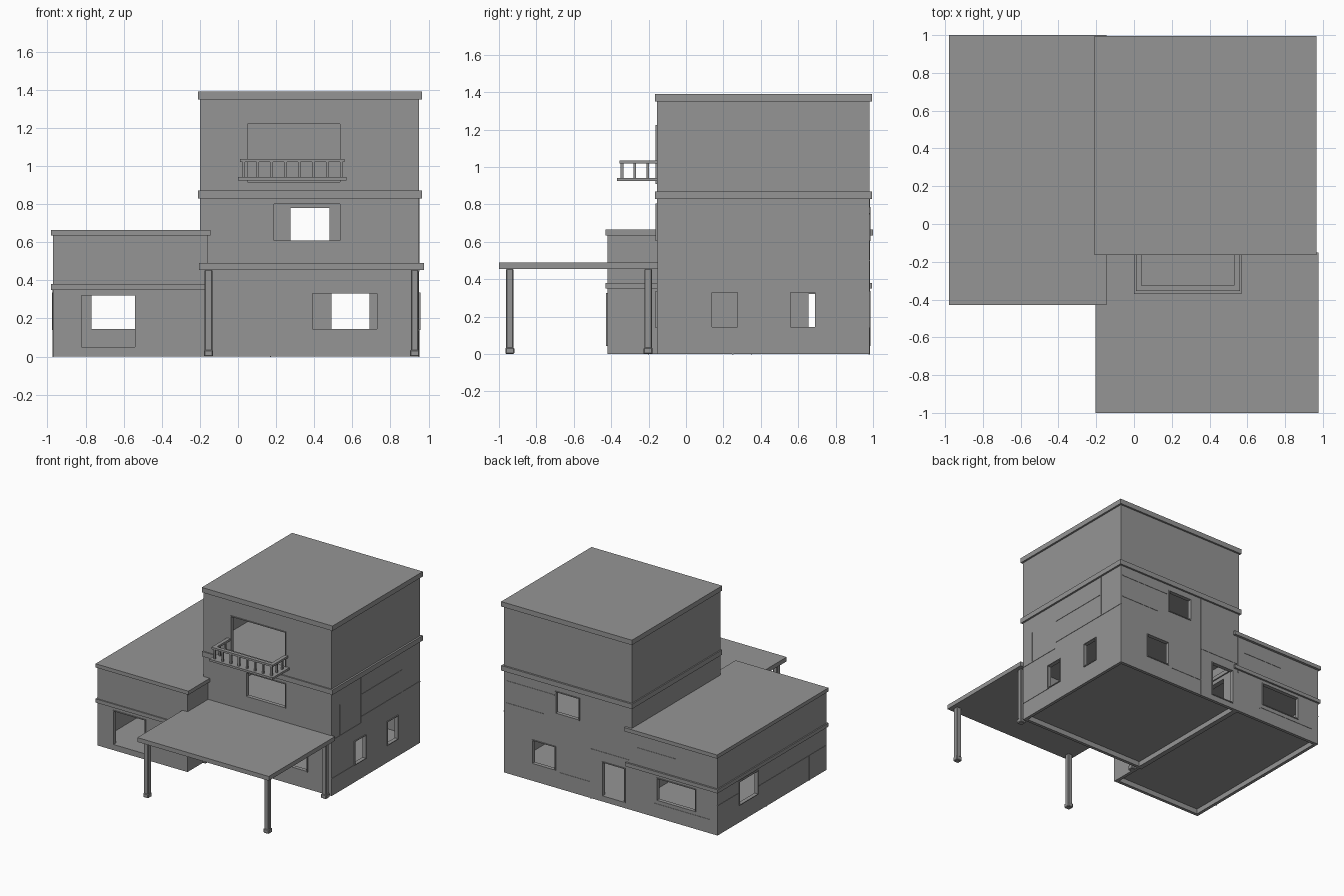
import bpy, bmesh
from mathutils import Vector

if "Cube" in bpy.data.objects:
    bpy.data.objects.remove(bpy.data.objects["Cube"], do_unlink=True)

grey = bpy.data.materials.new("plain grey")
grey.use_nodes = True
COLOUR = (0.3, 0.3, 0.3, 1)
grey.diffuse_color = COLOUR
grey.node_tree.nodes["Principled BSDF"].inputs["Base Color"].default_value = COLOUR


def add_box(bm, x, y, z):
    """Box between the (low, high) pairs x, y, z."""
    verts = bmesh.ops.create_cube(bm, size=1)["verts"]
    for v in verts:
        v.co = Vector([(a + b) / 2 + c * (b - a) for c, (a, b) in zip(v.co, (x, y, z))])


def boxes(name, parts):
    bm = bmesh.new()
    for part in parts:
        add_box(bm, *part)
    mesh = bpy.data.meshes.new(name)
    bm.to_mesh(mesh)
    bm.free()
    mesh.materials.append(grey)
    obj = bpy.data.objects.new(name, mesh)
    bpy.context.collection.objects.link(obj)
    return obj


def carve(obj, cuts):
    """Cut every box in cuts out of obj and bake the result."""
    cutters = [boxes("cutter", [c]) for c in cuts]
    for c in cutters:
        c.hide_render = True
        mod = obj.modifiers.new("cut", 'BOOLEAN')
        mod.operation, mod.solver, mod.object = 'DIFFERENCE', 'EXACT', c
    graph = bpy.context.evaluated_depsgraph_get()
    mesh = bpy.data.meshes.new_from_object(obj.evaluated_get(graph))
    obj.modifiers.clear()
    obj.data = mesh
    for c in cutters:
        bpy.data.objects.remove(c, do_unlink=True)


# Main measures
TX, TY = (-0.2, 0.95), (-0.155, 0.98)      # tower
WX, WY = (-0.97, -0.16), (-0.42, 0.98)     # wing
T = 0.025                                  # wall thickness


def inset(pair, d):
    return (pair[0] + d, pair[1] - d)


def rooms(x, y, levels):
    return [(inset(x, T), inset(y, T), z) for z in levels]


def through(side, u, z):
    """Cutter for an opening in one outer wall; u runs along the wall."""
    spans = {"front": (TY, 0), "wing_front": (WY, 0), "back": (TY, 1),
             "left": (TX, 1), "right": (WX, 0)}
    pair, end = spans[side]
    depth = (pair[end] - 0.04, pair[end] + 0.04)
    return (u, depth, z) if side in ("front", "wing_front", "back") else (depth, u, z)


# Openings: side, span along the wall, heights
LOW, TALL = (0.145, 0.33), (0.05, 0.32)
tower_openings = [
    ("front", (0.39, 0.73), LOW), ("front", (0.19, 0.535), (0.61, 0.8)),
    ("front", (0.05, 0.535), (0.915, 1.22)),
    ("back", (0.49, 0.69), LOW), ("back", (0.275, 0.48), (0.61, 0.78)),
    ("back", (-0.135, 0.06), TALL),
    ("left", (0.14, 0.275), LOW), ("left", (0.56, 0.69), LOW),
]
wing_openings = [
    ("wing_front", (-0.82, -0.54), TALL),
    ("back", (-0.77, -0.43), (0.145, 0.32)),
    ("right", (0.47, 0.7), LOW),
]
inner_door = ((-0.25, -0.1), (0.655, 0.85), (0.05, 0.32))

# Hollow wall shells
tower = boxes("tower_walls", [(TX, TY, (0, 1.36))])
carve(tower, rooms(TX, TY, [(-1, 0.04), (0.05, 0.45), (0.48, 0.83), (0.915, 1.33)])
      + [through(*o) for o in tower_openings] + [inner_door])
wing = boxes("wing_walls", [(WX, WY, (0, 0.64))])
carve(wing, rooms(WX, WY, [(-1, 0.04), (0.05, 0.35), (0.38, 0.61)])
      + [through(*o) for o in wing_openings] + [inner_door])

# Thin raised frames around the openings
def frame(side, u, z):
    w, p = 0.006, 0.007
    x, y, zz = through(side, u, z)
    strips = [(inset(u, -w), (z[1], z[1] + w)), (inset(u, -w), (z[0] - w, z[0])),
              ((u[0] - w, u[0]), z), ((u[1], u[1] + w), z)]
    wall = {"front": TY[0], "wing_front": WY[0], "back": TY[1],
            "left": TX[1], "right": WX[0]}[side]
    out = (wall - p, wall + p)
    if side in ("left", "right"):
        return [(out, a, b) for a, b in strips]
    return [(a, out, b) for a, b in strips]


boxes("window_frames", [s for o in tower_openings + wing_openings for s in frame(*o)])

# Roof slabs and ledges
boxes("tower_roof", [((-0.21, 0.965), (-0.165, 0.995), (1.35, 1.39))])
boxes("tower_ledge", [((-0.21, 0.965), (-0.165, 0.995), (0.83, 0.87))])
boxes("wing_roof", [((-0.98, -0.145), (-0.43, 1), (0.635, 0.665))])
boxes("wing_ledge", [((-0.98, -0.15), (-0.43, 0.995), (0.35, 0.38))])

# Porch roof on four footed posts
boxes("porch_roof", [((-0.205, 0.977), (-1, -0.15), (0.455, 0.49))])
for i, px in enumerate((-0.155, 0.927)):
    for j, py in enumerate((-0.942, -0.203)):
        def square(r, z):
            return ((px - r, px + r), (py - r, py + r), z)
        post = boxes(f"porch_post_{i}_{j}", [square(0.02, (0, 0.456)),
                                             square(0.024, (0, 0.035))])
        bevel = post.modifiers.new("soft corners", 'BEVEL')
        bevel.width, bevel.segments = 0.005, 1

# Balcony: slab, rail on three sides and balusters
boxes("balcony_slab", [((0, 0.57), (-0.37, -0.15), (0.925, 0.942))])
RAIL = (1.02, 1.036)
boxes("balcony_rail", [((0.01, 0.56), (-0.355, -0.325), RAIL),
                       ((0.01, 0.04), (-0.325, -0.15), RAIL),
                       ((0.53, 0.56), (-0.325, -0.15), RAIL)])
spots = [(0.03 + k * 0.073, -0.342) for k in range(8)]
spots += [(x, y) for x in (0.03, 0.541) for y in (-0.275, -0.205)]
boxes("balcony_balusters", [((x - 0.007, x + 0.007), (y - 0.007, y + 0.007), (0.94, 1.022))
                            for x, y in spots])

# Thin seams between the cladding blocks: u span and height span on each wall
def seams(name, side, spans):
    wall = {"back": TY[1], "left": TX[1], "right": WX[0]}[side]
    out, h = (wall - 0.003, wall + 0.003), 0.003
    parts = []
    for u0, u1, z0, z1 in spans:
        u, z = (u0 - h, u1 + h), (z0 - h, z1 + h)
        parts.append((u, out, z) if side == "back" else (out, u, z))
    boxes(name, parts)


seams("left_wall_seams", "left", [
    (-0.15, 0.22, 0.45, 0.45), (0.22, 0.98, 0.5, 0.5), (0.22, 0.75, 0.68, 0.68),
    (0.22, 0.22, 0.45, 0.83), (0.75, 0.75, 0.5, 0.83), (-0.05, -0.05, 0.45, 0.7),
    (-0.15, 0.14, 0.14, 0.14), (0.25, 0.25, 0, 0.14)])
seams("back_wall_seams", "back", [
    (0.17, 0.17, 0, 0.83), (-0.19, -0.19, 0.33, 0.64), (-0.4, -0.4, 0.1, 0.35),
    (0.6, 0.93, 0.57, 0.57), (0.5, 0.93, 0.75, 0.75), (0.17, 0.45, 0.13, 0.13),
    (-0.18, 0.17, 0.4, 0.4), (-0.9, -0.4, 0.11, 0.11), (-0.6, -0.25, 0.52, 0.52)])
seams("right_wall_seams", "right", [
    (-0.4, 0.45, 0.2, 0.2), (0.72, 0.98, 0.24, 0.24), (0.1, 0.1, 0.2, 0.35),
    (0.35, 0.35, 0, 0.2), (-0.2, -0.2, 0, 0.2)])
